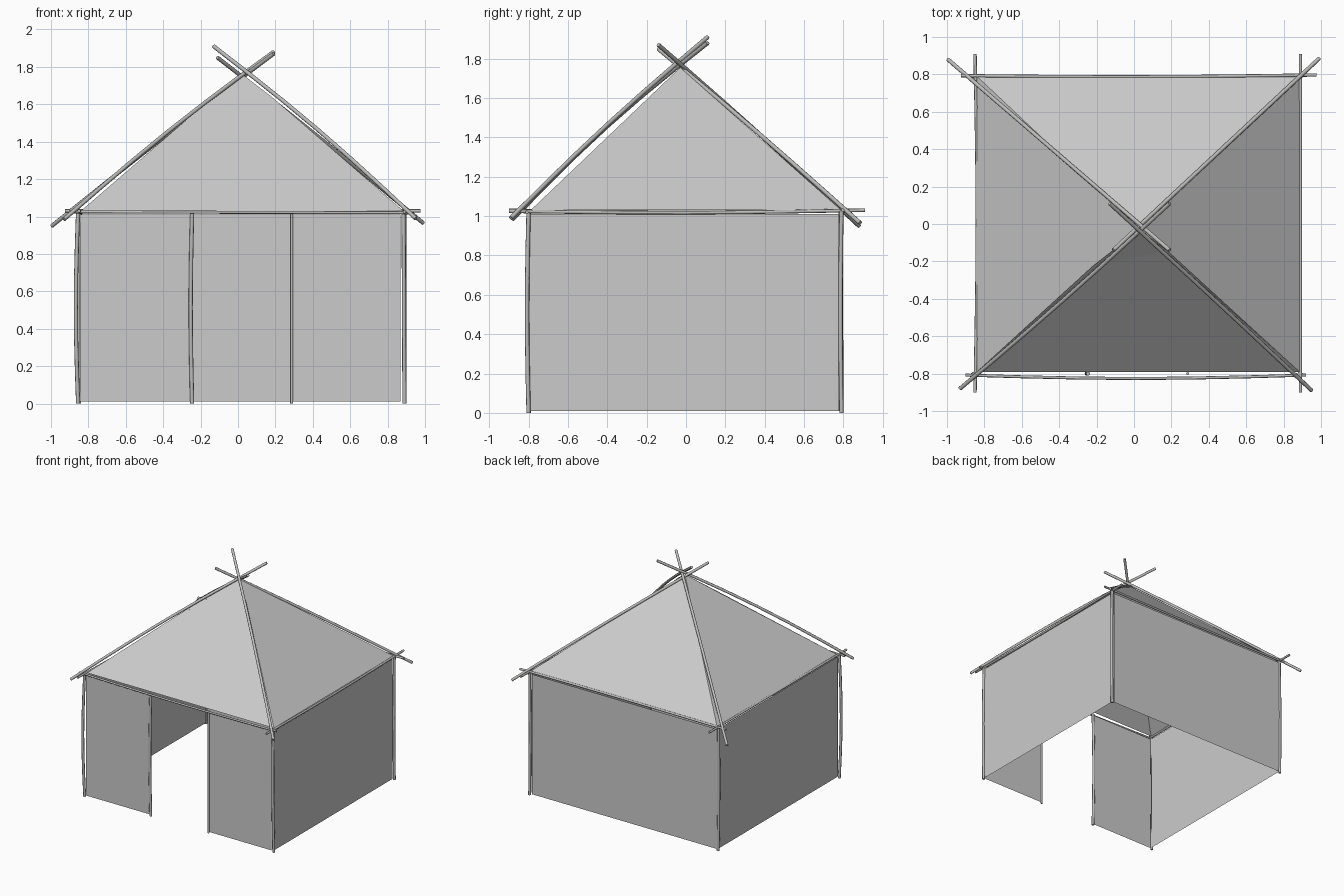
import bpy, bmesh, math
from mathutils import Vector

cube = bpy.data.objects.get("Cube")
if cube:
    bpy.data.objects.remove(cube, do_unlink=True)


def material(name, rgb):
    m = bpy.data.materials.new(name)
    m.use_nodes = True
    m.diffuse_color = (*rgb, 1)
    bsdf = m.node_tree.nodes["Principled BSDF"]
    bsdf.inputs["Base Color"].default_value = (*rgb, 1)
    bsdf.inputs["Roughness"].default_value = 0.8
    return m


CLOTH = material("light grey cloth", (0.6, 0.6, 0.6))
WOOD = material("grey wood", (0.5, 0.5, 0.49))


def finish(bm, name, mat):
    me = bpy.data.meshes.new(name)
    bm.to_mesh(me)
    bm.free()
    me.materials.append(mat)
    ob = bpy.data.objects.new(name, me)
    bpy.context.scene.collection.objects.link(ob)
    return ob


def panel(name, points):
    """Single-sided sheet through the given outline."""
    bm = bmesh.new()
    face = bm.faces.new([bm.verts.new(p) for p in points])
    bmesh.ops.triangulate(bm, faces=[face])
    return finish(bm, name, CLOTH)


def pole(name, a, b, bow=(0, 0, 0), radius=0.011, segments=6, sides=8):
    """Slightly bent round pole from a to b, pushed by bow in the middle."""
    a, b, bow = Vector(a), Vector(b), Vector(bow)
    axis = (b - a).normalized()
    u = axis.orthogonal().normalized()
    v = axis.cross(u)
    bm = bmesh.new()
    rings = []
    for i in range(segments + 1):
        t = i / segments
        c = a.lerp(b, t) + bow * math.sin(math.pi * t)
        rings.append([bm.verts.new(c + radius * (u * math.cos(k * math.tau / sides)
                                                 + v * math.sin(k * math.tau / sides)))
                      for k in range(sides)])
    for r, s in zip(rings, rings[1:]):
        for k in range(sides):
            n = (k + 1) % sides
            bm.faces.new((r[k], r[n], s[n], s[k]))
    bm.faces.new(rings[0][::-1])
    bm.faces.new(rings[-1])
    for f in bm.faces:
        f.smooth = len(f.verts) == 4
    return finish(bm, name, WOOD)


# Wall sheets, with an open doorway in the front
LOW, TOP = 0.01, 1.01


def wall(name, x0, y0, x1, y1):
    panel(name, [(x0, y0, LOW), (x1, y1, LOW), (x1, y1, TOP), (x0, y0, TOP)])


wall("front_wall_right", -0.845, -0.80, -0.25, -0.80)
wall("front_wall_left", 0.285, -0.80, 0.87, -0.80)
wall("left_wall", 0.885, -0.80, 0.885, 0.775)
wall("back_wall", 0.87, 0.79, -0.845, 0.79)
wall("right_wall", -0.845, 0.785, -0.845, -0.79)

# Roof sheets meeting at the peak
APEX = (0.03, -0.03, 1.755)
FR, FL = (-0.84, -0.79, 1.03), (0.885, -0.79, 1.03)
BR, BL = (-0.84, 0.79, 1.03), (0.885, 0.79, 1.03)
panel("front_roof", [FR, FL, (0.18, -0.145, 1.64), APEX, (-0.22, -0.225, 1.565)])
panel("left_roof", [FL, BL, APEX])
panel("back_roof", [BL, BR, APEX])
panel("right_roof", [BR, FR, APEX])

# Upright posts: four corners and two at the doorway
pole("front_right_post", (-0.855, -0.80, 0), (-0.855, -0.80, 1.03), (-0.012, -0.008, 0))
pole("front_left_post", (0.89, -0.80, 0), (0.885, -0.80, 1.03), (0, -0.008, 0))
pole("back_right_post", (-0.85, 0.79, 0), (-0.85, 0.785, 1.03), (-0.005, 0, 0))
pole("back_left_post", (0.89, 0.79, 0), (0.89, 0.79, 1.03), (0, -0.005, 0))
pole("door_right_post", (-0.245, -0.80, 0), (-0.245, -0.80, 1.02), (-0.008, 0, 0))
pole("door_left_post", (0.287, -0.80, 0), (0.287, -0.80, 1.02), radius=0.008)

# Horizontal beams crossing past the corners
pole("front_beam", (-0.90, -0.808, 1.025), (0.92, -0.808, 1.02), (0, -0.018, 0), 0.008)
pole("back_beam", (-0.925, 0.793, 1.03), (0.975, 0.797, 1.03), (0, -0.008, 0), 0.009)
pole("right_beam", (-0.85, -0.90, 1.03), (-0.85, 0.91, 1.03), (0.012, 0, -0.01), 0.009)
pole("left_beam", (0.89, -0.90, 1.025), (0.89, 0.91, 1.03), (0, 0, -0.01), 0.009)

# Rafters running up the hips and crossing beyond the peak
pole("front_right_rafter", (-0.93, -0.88, 0.985), (0.19, 0.11, 1.88), (0, -0.015, 0.025))
pole("front_left_rafter", (0.95, -0.89, 0.99), (-0.13, 0.11, 1.91), (0.01, -0.005, 0.02))
pole("back_right_rafter", (-0.995, 0.88, 0.95), (0.19, -0.14, 1.87), (0, 0, 0.01))
pole("back_left_rafter", (0.99, 0.885, 0.965), (-0.11, -0.14, 1.85), (0, 0, 0.01))
